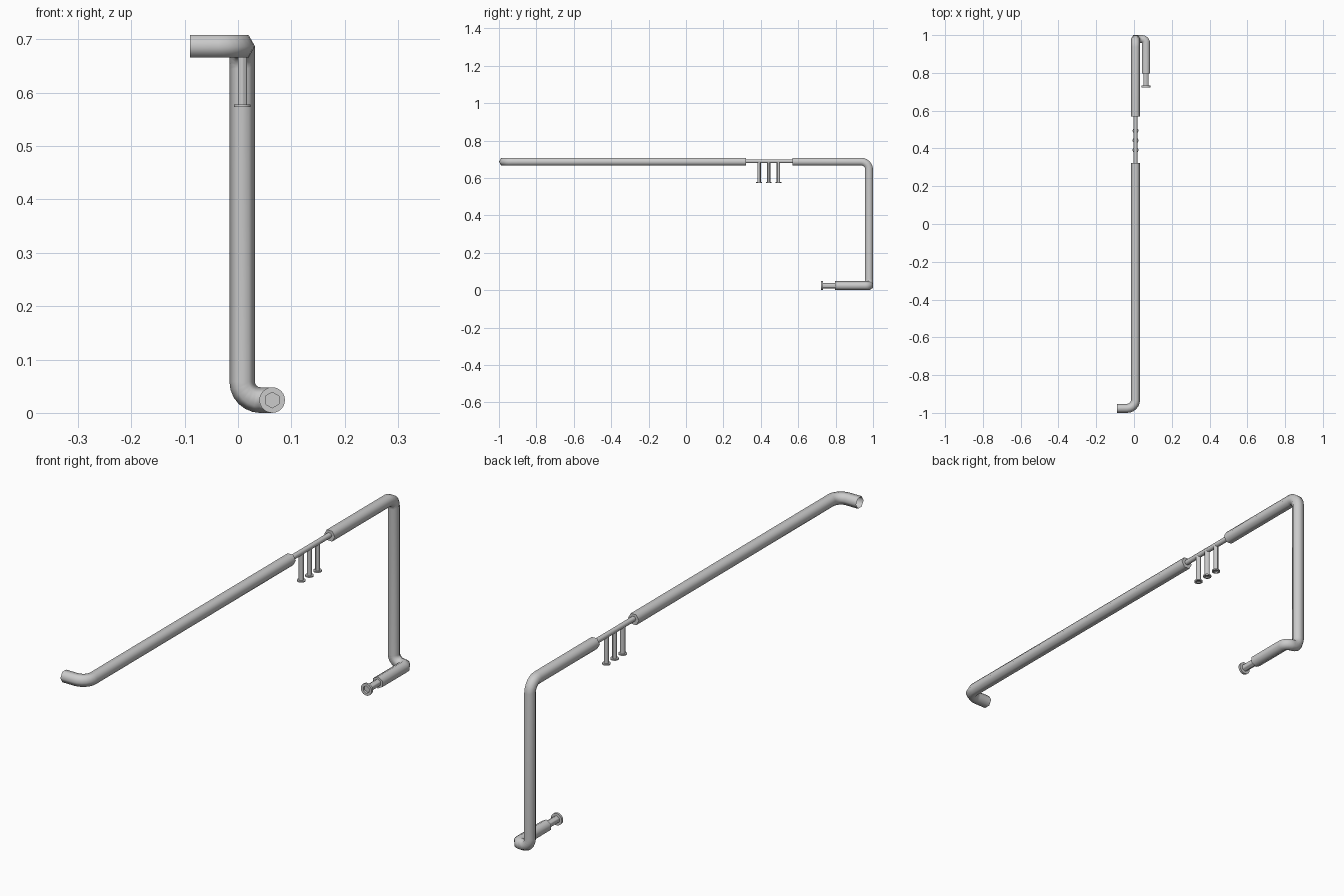
import bpy, bmesh
from math import pi, cos, sin, tan
from mathutils import Vector

if "Cube" in bpy.data.objects:
    bpy.data.objects.remove(bpy.data.objects["Cube"])

R = 0.024                       # corner radius of the hexagonal tube
CX, TOP, LOW = 0.008, 0.687, 0.024
BACK, FRONT = 0.979, -0.976


def finish(name, bm):
    bmesh.ops.recalc_face_normals(bm, faces=bm.faces)
    mesh = bpy.data.meshes.new(name)
    bm.to_mesh(mesh)
    bm.free()
    ob = bpy.data.objects.new(name, mesh)
    bpy.context.collection.objects.link(ob)
    bpy.ops.object.select_all(action='DESELECT')
    ob.select_set(True)
    bpy.context.view_layer.objects.active = ob
    bpy.ops.object.shade_smooth_by_angle(angle=1.15)
    return ob


def skin(bm, rings, cap_start, cap_end):
    loops = [[bm.verts.new(p) for p in ring] for ring in rings]
    n = len(loops[0])
    for a, b in zip(loops, loops[1:]):
        for i in range(n):
            j = (i + 1) % n
            bm.faces.new((a[i], a[j], b[j], b[i]))
    if cap_start:
        bm.faces.new(loops[0][::-1])
    if cap_end:
        bm.faces.new(loops[-1])


def rounded(points, radii, steps=6):
    """Replace each inner corner of a path by an arc."""
    pts = [Vector(p) for p in points]
    out = [pts[0]]
    for k, rad in enumerate(radii, 1):
        a = (pts[k - 1] - pts[k]).normalized()
        b = (pts[k + 1] - pts[k]).normalized()
        centre = pts[k] + (a + b) * rad
        for s in range(steps + 1):
            t = s / steps * pi / 2
            out.append(centre - b * rad * cos(t) - a * rad * sin(t))
    return out + [pts[-1]]


def tube(name, path, side, radius=R, cap_start=True, cap_end=True):
    """Sweep a hexagon along a path with a twist-free frame."""
    side = Vector(side)
    prev, rings = None, []
    for i, p in enumerate(path):
        d = (path[min(i + 1, len(path) - 1)] - path[max(i - 1, 0)]).normalized()
        if prev:
            side = prev.rotation_difference(d) @ side
        side = (side - d * side.dot(d)).normalized()
        up = d.cross(side)
        rings.append([p + radius * (side * cos(k * pi / 3) + up * sin(k * pi / 3))
                      for k in range(6)])
        prev = d
    bm = bmesh.new()
    skin(bm, rings, cap_start, cap_end)
    return finish(name, bm)


def peg(name, start, direction, side, length, r, flange, thick):
    """Hexagonal stem ending in a round flange with a hexagonal socket."""
    start, d, u = Vector(start), Vector(direction), Vector(side)
    v = d.cross(u)

    def ring(t, rad, is_hex):
        pts = []
        for k in range(24):
            a = k * pi / 12
            q = rad * cos(pi / 6) / cos(a % (pi / 3) - pi / 6) if is_hex else rad
            pts.append(start + d * t + u * q * cos(a) + v * q * sin(a))
        return pts

    neck = length - thick
    rings = [ring(0, r, True), ring(neck, r, True), ring(neck, flange, False),
             ring(length, flange, False), ring(length, r, True), ring(neck, r, True)]
    bm = bmesh.new()
    skin(bm, rings, True, True)
    return finish(name, bm)


# long arm with open hooked end
tube("long_arm", rounded([(-0.09, FRONT, TOP), (CX, FRONT, TOP), (CX, 0.322, TOP)],
                         [0.045]), (0, 1, 0), cap_start=False)

# rear frame: short arm, upright and foot
tube("rear_frame", rounded([(CX, 0.57, TOP), (CX, BACK, TOP), (CX, BACK, LOW),
                            (0.064, BACK, LOW), (0.064, 0.797, LOW)],
                           [0.042, 0.034, 0.0218]), (1, 0, 0))

# thin rod joining both arms
tube("link_rod", [Vector((CX, 0.315, 0.689)), Vector((CX, 0.577, 0.689))],
     (1, 0, 0), radius=0.0105)

# hanging pegs
for i in range(3):
    peg(f"hanging_peg_{i + 1}", (CX, 0.391 + 0.0515 * i, 0.689), (0, 0, -1),
        (0, 1, 0), 0.116, 0.0097, 0.0155, 0.005)

# plug on the foot
peg("foot_plug", (0.064, 0.80, LOW), (0, -1, 0), (0, 0, 1), 0.077, 0.0147, R, 0.009)
